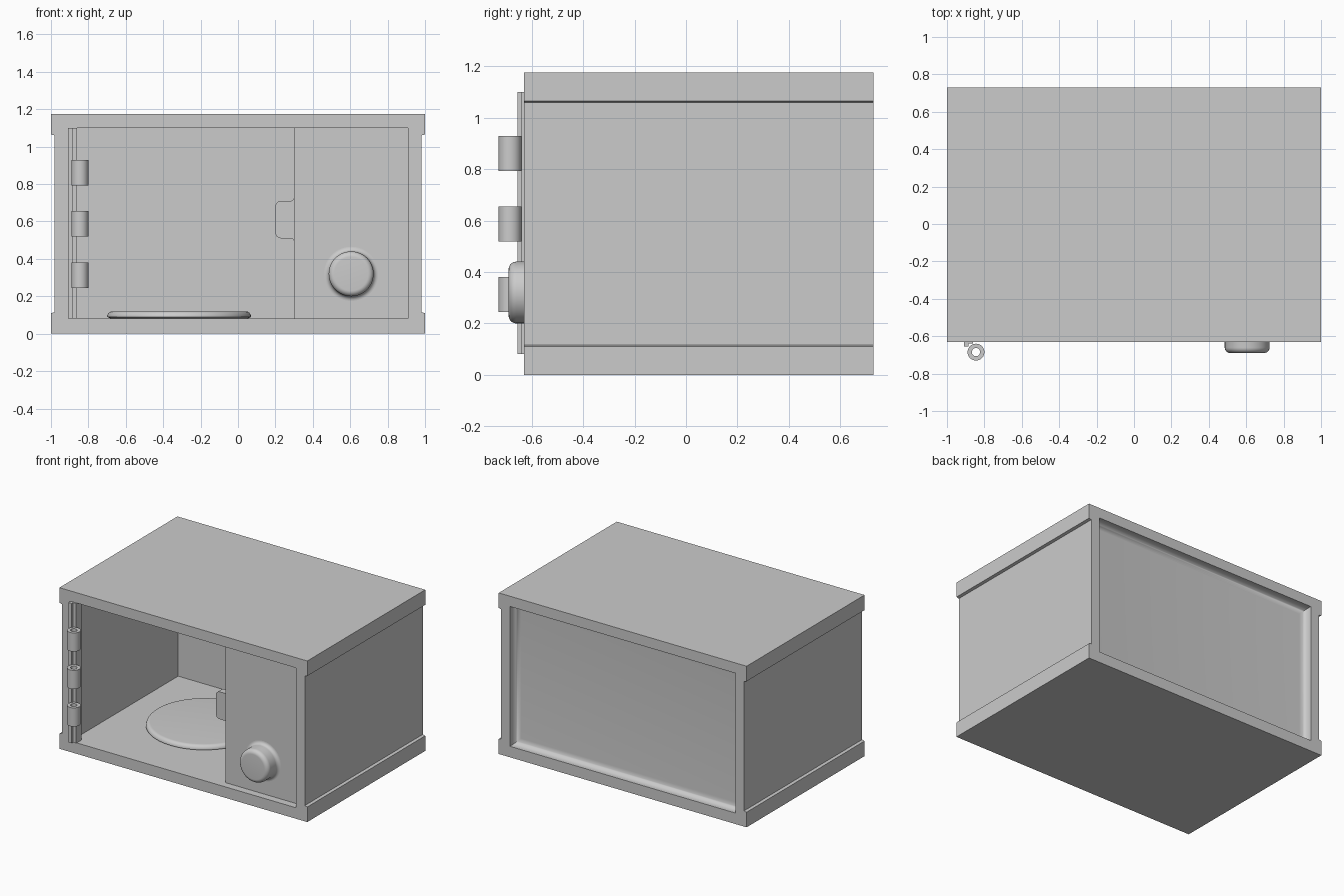
import bpy
import bmesh
from math import sin, cos, pi
from mathutils import Matrix

old = bpy.data.objects.get("Cube")
if old:
    bpy.data.objects.remove(old, do_unlink=True)

grey = bpy.data.materials.new("plain grey")
grey.use_nodes = True
TONE = (0.6, 0.6, 0.6, 1)
grey.diffuse_color = TONE
grey.node_tree.nodes["Principled BSDF"].inputs["Base Color"].default_value = TONE

FRONT, BACK, HEIGHT = -0.63, 0.73, 1.175
IN_X, IN_LOW, IN_TOP = 0.91, 0.08, 1.10
INNER_BACK, PANEL_FRONT = 0.61, -0.575


def finish(ob, smooth=False):
    ob.data.materials.clear()
    ob.data.materials.append(grey)
    bpy.ops.object.select_all(action='DESELECT')
    ob.select_set(True)
    bpy.context.view_layer.objects.active = ob
    if smooth:
        bpy.ops.object.shade_smooth_by_angle(angle=0.7)
    return ob


def from_bmesh(name, bm, smooth=False):
    bmesh.ops.recalc_face_normals(bm, faces=bm.faces)
    mesh = bpy.data.meshes.new(name)
    bm.to_mesh(mesh)
    bm.free()
    ob = bpy.data.objects.new(name, mesh)
    bpy.context.collection.objects.link(ob)
    return finish(ob, smooth)


def box(name, x0, x1, y0, y1, z0, z1):
    bm = bmesh.new()
    size = Matrix.Diagonal((x1 - x0, y1 - y0, z1 - z0, 1))
    place = Matrix.Translation(((x0 + x1) / 2, (y0 + y1) / 2, (z0 + z1) / 2))
    bmesh.ops.create_cube(bm, size=1, matrix=place @ size)
    return from_bmesh(name, bm)


def plate(name, outlines, y0, y1):
    """Outlines in x, z (later ones cut holes), given depth from y0 to y1."""
    curve = bpy.data.curves.new(name, 'CURVE')
    curve.dimensions = '2D'
    curve.fill_mode = 'BOTH'
    curve.extrude = (y1 - y0) / 2
    for points in outlines:
        spline = curve.splines.new('POLY')
        spline.points.add(len(points) - 1)
        for p, (x, z) in zip(spline.points, points):
            p.co = (x, z, 0, 1)
        spline.use_cyclic_u = True
    ob = bpy.data.objects.new(name, curve)
    bpy.context.collection.objects.link(ob)
    finish(ob)
    bpy.ops.object.convert(target='MESH')
    ob = bpy.context.object
    ob.data.transform(Matrix.Translation((0, (y0 + y1) / 2, 0)) @ Matrix.Rotation(pi / 2, 4, 'X'))
    bm = bmesh.new()
    bm.from_mesh(ob.data)
    bmesh.ops.remove_doubles(bm, verts=bm.verts, dist=0.0001)
    bmesh.ops.recalc_face_normals(bm, faces=bm.faces)
    bm.to_mesh(ob.data)
    bm.free()
    for poly in ob.data.polygons:
        poly.use_smooth = False
    return finish(ob)


def lathe(name, profile, centre, turn=None, closed=False, steps=64):
    """Spin a profile of (radius, height) around its own z axis."""
    bm = bmesh.new()
    verts = [bm.verts.new((r, 0, h)) for r, h in profile]
    edges = [bm.edges.new(pair) for pair in zip(verts, verts[1:])]
    if closed:
        edges.append(bm.edges.new((verts[-1], verts[0])))
    bmesh.ops.spin(bm, geom=verts + edges, cent=(0, 0, 0), axis=(0, 0, 1),
                   angle=2 * pi, steps=steps)
    bmesh.ops.remove_doubles(bm, verts=bm.verts, dist=0.0001)
    bmesh.ops.transform(bm, matrix=Matrix.Translation(centre) @ (turn or Matrix()),
                        verts=bm.verts)
    return from_bmesh(name, bm, True)


def arc(cx, cy, r, start, end, n=8):
    return [(cx + r * cos(start + (end - start) * i / n),
             cy + r * sin(start + (end - start) * i / n)) for i in range(n + 1)]


def rect(x0, x1, z0, z1):
    return [(x0, z0), (x1, z0), (x1, z1), (x0, z1)]


# Casing: a tube with projecting lips along its top and bottom
half = [(1, 0), (1, 0.11), (0.98, 0.115), (0.98, 1.06), (1, 1.065), (1, HEIGHT)]
outer = half + [(-x, z) for x, z in reversed(half)]
plate("casing", [outer, rect(-IN_X, IN_X, IN_LOW, IN_TOP)], FRONT, BACK)

# Inner back wall, and the outer back panel with a coved border
box("inner_back_wall", -IN_X, IN_X, INNER_BACK, INNER_BACK + 0.03, IN_LOW, IN_TOP)
bm = bmesh.new()
rings = []
for inset, depth in arc(0.045, 0.02, 0.045, pi, pi / 2):
    corners = rect(-IN_X + inset, IN_X - inset, IN_LOW + inset, IN_TOP - inset)
    rings.append([bm.verts.new((x, BACK - depth, z)) for x, z in corners])
for a, b in zip(rings, rings[1:]):
    for i in range(4):
        j = (i + 1) % 4
        bm.faces.new((a[i], a[j], b[j], b[i]))
bm.faces.new(rings[-1])
back_panel = from_bmesh("back_panel", bm, True)
# An open sheet must face outwards
if back_panel.data.polygons[-1].normal.y < 0:
    back_panel.data.flip_normals()

# Control section beside the cooking space
box("control_panel", 0.30, IN_X, PANEL_FRONT, INNER_BACK, IN_LOW, IN_TOP)

# Knob with a flared foot and a rounded front edge
knob = (arc(0.145, 0.025, 0.025, -pi / 2, -pi)
        + arc(0.09, 0.085, 0.03, 0, pi / 2) + [(0, 0.115)])
lathe("knob", knob, (0.605, PANEL_FRONT, 0.32), Matrix.Rotation(pi / 2, 4, 'X'))

# Door catch with rounded tip and flared root
lower = arc(0.28, 0.49, 0.02, 0, pi / 2) + arc(0.23, 0.54, 0.03, -pi / 2, -pi)
catch = lower + [(x, 1.22 - z) for x, z in reversed(lower)]
plate("door_catch", [catch], -0.54, -0.49)

# Turntable
dish = [(0, 0), (0.365, 0)] + arc(0.355, 0.01, 0.03, 0, pi / 2) + [(0, 0.04)]
lathe("turntable", dish, (-0.315, 0.06, IN_LOW), steps=96)

# Hinge: a stepped strip carrying three hollow barrels
box("hinge_strip", -0.91, -0.885, -0.655, PANEL_FRONT, IN_LOW, IN_TOP)
box("hinge_leaf", -0.885, -0.86, -0.64, PANEL_FRONT, IN_LOW, IN_TOP)
tube = rect(0.022, 0.045, -0.068, 0.068)
for i, z in enumerate((0.313, 0.587, 0.86)):
    lathe(f"hinge_barrel_{i + 1}", tube, (-0.845, -0.685, z), closed=True, steps=40)
